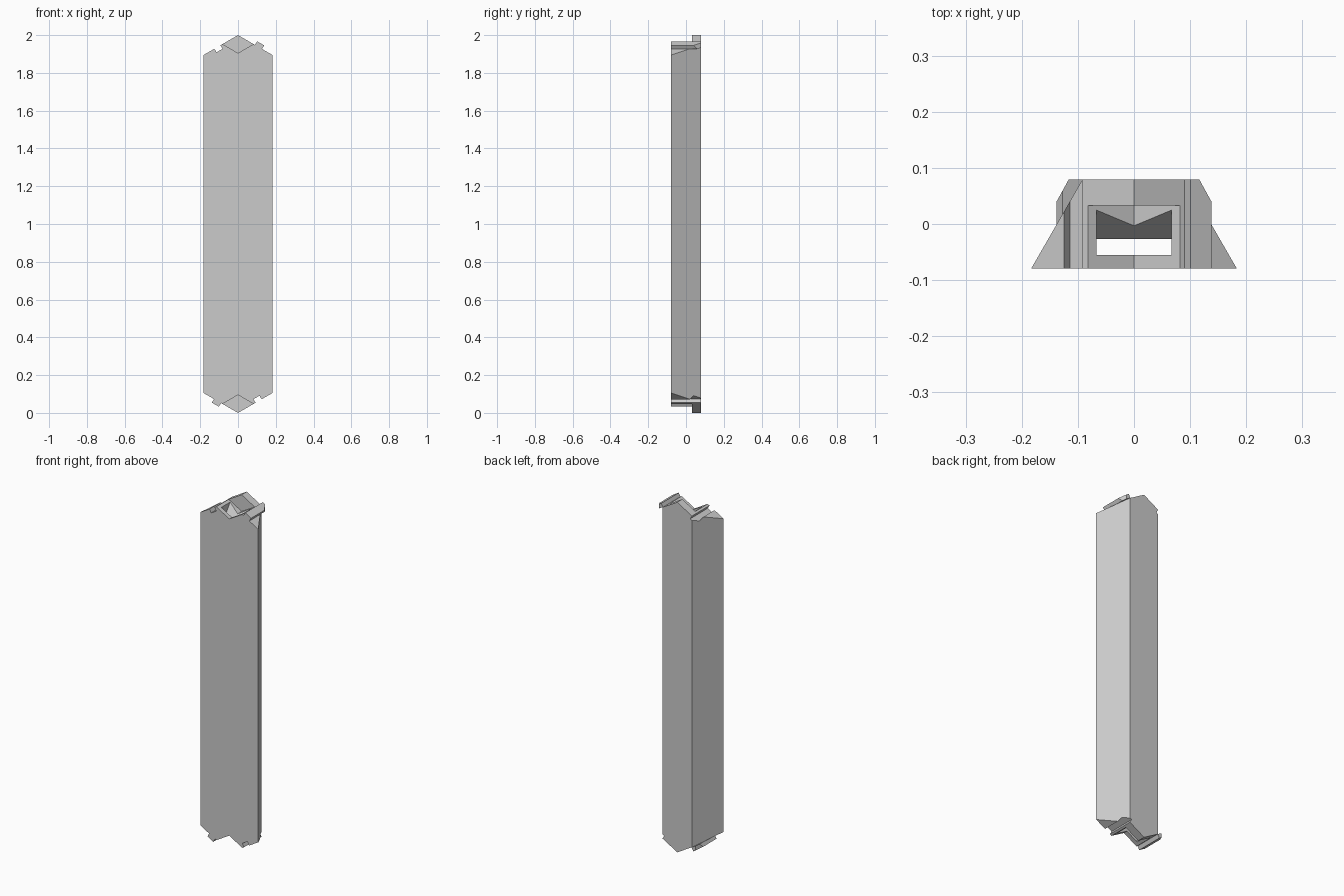
import bpy, bmesh
from math import tan, radians
from mathutils import Matrix, Vector

if "Cube" in bpy.data.objects:
    bpy.data.objects.remove(bpy.data.objects["Cube"])

grey = bpy.data.materials.new("plain grey")
grey.use_nodes = True
grey.diffuse_color = (0.6, 0.6, 0.6, 1)
grey.node_tree.nodes["Principled BSDF"].inputs["Base Color"].default_value = (0.6, 0.6, 0.6, 1)

SLOPE = tan(radians(30))
DEPTH = 0.079                       # half depth of the beam
TURN = Matrix.Translation((0, 0, 1)) @ Matrix.Rotation(radians(180), 4, 'Y') @ Matrix.Translation((0, 0, -1))


def prism(name, points, axis, start, end):
    """Extrude a flat outline along one axis (0=x, 1=y, 2=z)."""
    bm = bmesh.new()
    verts = []
    for a, b in points:
        co = [a, b]
        co.insert(axis, start)
        verts.append(bm.verts.new(co))
    face = bm.faces.new(verts)
    grown = bmesh.ops.extrude_face_region(bm, geom=[face])["geom"]
    shift = Vector((0, 0, 0))
    shift[axis] = end - start
    bmesh.ops.translate(bm, vec=shift, verts=[g for g in grown if isinstance(g, bmesh.types.BMVert)])
    bmesh.ops.recalc_face_normals(bm, faces=bm.faces)
    mesh = bpy.data.meshes.new(name)
    bm.to_mesh(mesh)
    bm.free()
    mesh.materials.append(grey)
    obj = bpy.data.objects.new(name, mesh)
    bpy.context.collection.objects.link(obj)
    return obj


def carve(obj, cutter, operation):
    mod = obj.modifiers.new("carve", 'BOOLEAN')
    mod.operation, mod.solver, mod.object = operation, 'EXACT', cutter
    bpy.context.view_layer.objects.active = obj
    bpy.ops.object.modifier_apply(modifier=mod.name)
    bpy.data.objects.remove(cutter)


def roof(x, lift=0):
    """Point on the pointed end, moved out along its slope normal."""
    side = 1 if x > 0 else -1
    return (x + side * lift * 0.5, 2 - abs(x) * SLOPE + lift * 0.866)


def turned(points):
    return [(-x, 2 - z) for x, z in points]


# Beam: tapered cross-section trimmed to pointed ends with one groove each
beam = prism("beam", [(-0.183, -DEPTH), (0.183, -DEPTH), (0.092, DEPTH), (-0.092, DEPTH)], 2, -0.1, 2.1)
end = [roof(-0.25), roof(-0.125), roof(-0.125, -0.022), roof(-0.093, -0.022),
       roof(-0.093), (0, 2), roof(0.25)]
carve(beam, prism("outline", end + turned(end), 1, -0.2, 0.2), 'INTERSECT')

# V-shaped pockets leave a thin pointed lip at the back of each end
for flip in (False, True):
    pocket = [(0, 1.905), (0.26, 1.905 + 0.26 * SLOPE), (0, 2.2), (-0.26, 1.905 + 0.26 * SLOPE)]
    carve(beam, prism("pocket", turned(pocket) if flip else pocket, 1, -0.2, 0.033), 'DIFFERENCE')

# Tunnel along the beam, flared towards the back at both mouths
upper = [(-0.027, 1.872), (0.025, 1.944), (0.025, 2.1), (-0.055, 2.1)]
lower = [(y, 2 - z) for y, z in reversed(upper)]
carve(beam, prism("tunnel", upper + lower, 0, -0.067, 0.067), 'DIFFERENCE')

# Locking tabs, one on each end, with a clipped back corner
for name, flip in (("top_tab", False), ("bottom_tab", True)):
    tab = prism(name, [roof(0.09), roof(0.127), roof(0.127, 0.022), roof(0.09, 0.022)], 1, -DEPTH, DEPTH)
    clip = prism("clip", [(0.138, 0.04), (0.094, 0.12), (0.2, 0.12), (0.2, 0.04)], 2, 1.5, 2.2)
    carve(tab, clip, 'DIFFERENCE')
    if flip:
        tab.data.transform(TURN)
